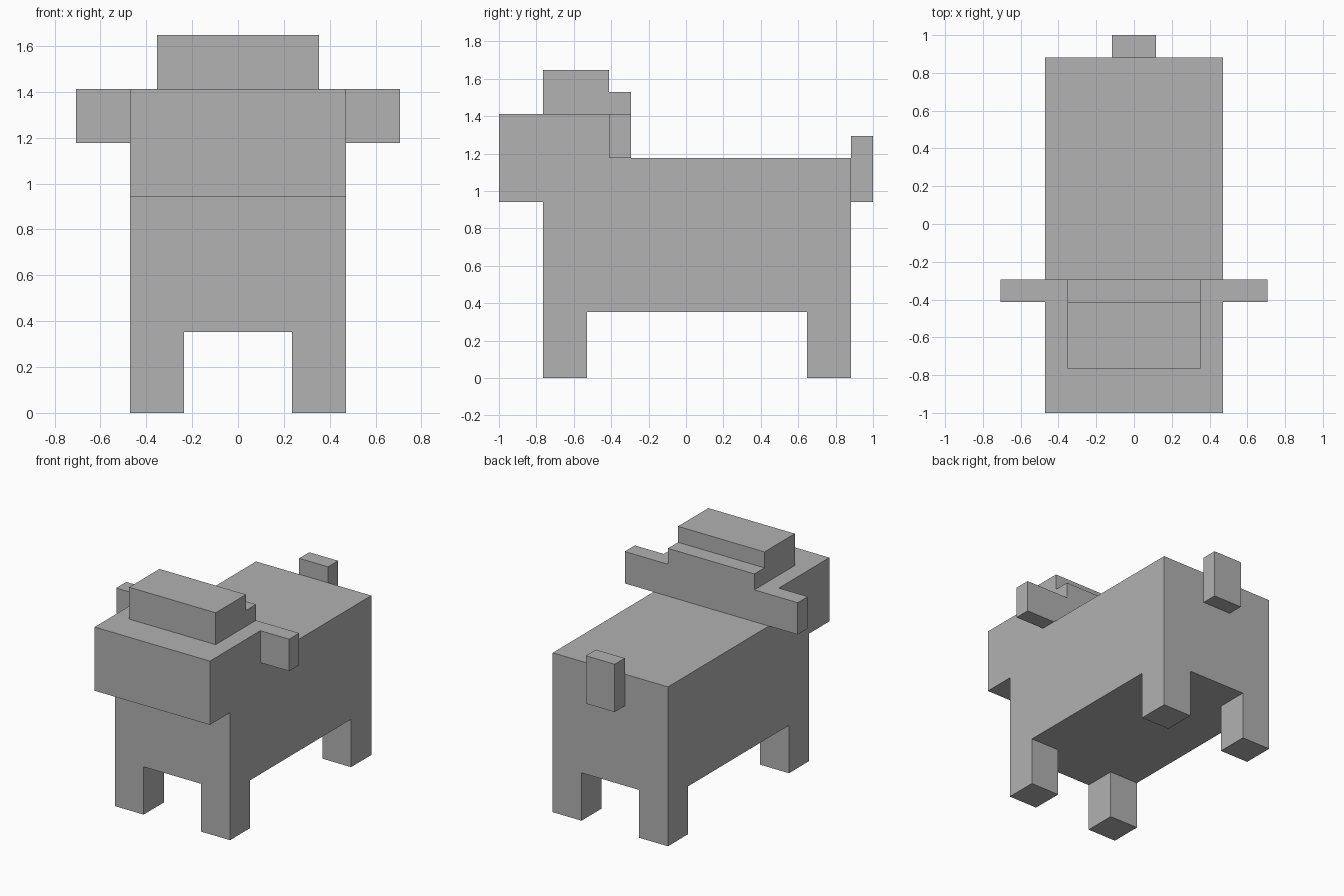
import bpy
import bmesh
from mathutils import Vector

default = bpy.data.objects.get("Cube")
if default:
    bpy.data.objects.remove(default, do_unlink=True)

U = 2 / 17  # one block unit; the model is 17 units long

grey = bpy.data.materials.new("plain grey")
grey.use_nodes = True
color = (0.445, 0.445, 0.445, 1)
grey.diffuse_color = color
grey.node_tree.nodes["Principled BSDF"].inputs["Base Color"].default_value = color


def block(name, x, y, z):
    """Box from (min, max) ranges in units, with y counted from the nose."""
    low = Vector((x[0], y[0] - 8.5, z[0])) * U
    high = Vector((x[1], y[1] - 8.5, z[1])) * U
    mesh = bpy.data.meshes.new(name)
    bm = bmesh.new()
    bmesh.ops.create_cube(bm, size=1)
    bmesh.ops.scale(bm, vec=high - low, verts=bm.verts)
    bmesh.ops.translate(bm, vec=(low + high) / 2, verts=bm.verts)
    bm.to_mesh(mesh)
    bm.free()
    mesh.materials.append(grey)
    obj = bpy.data.objects.new(name, mesh)
    bpy.context.collection.objects.link(obj)


# Body, head and tail
block("body", (-4, 4), (2, 16), (3, 10))
block("head", (-4, 4), (0, 5), (8, 12))
block("crown", (-3, 3), (2, 5), (12, 14))
block("tail", (-1, 1), (16, 17), (8, 11))

# Slab behind the head, with a raised middle and an ear on each side
block("head_back", (-4, 4), (5, 6), (10, 12))
block("crown_back", (-3, 3), (5, 6), (12, 13))

# Ears and legs on both sides
for side, left, right in (("left", 1, 1), ("right", -1, -1)):
    ear_x = sorted((4 * left, 6 * right))
    leg_x = sorted((2 * left, 4 * right))
    block(side + "_ear", ear_x, (5, 6), (10, 12))
    block("front_" + side + "_leg", leg_x, (2, 4), (0, 3))
    block("back_" + side + "_leg", leg_x, (14, 16), (0, 3))
